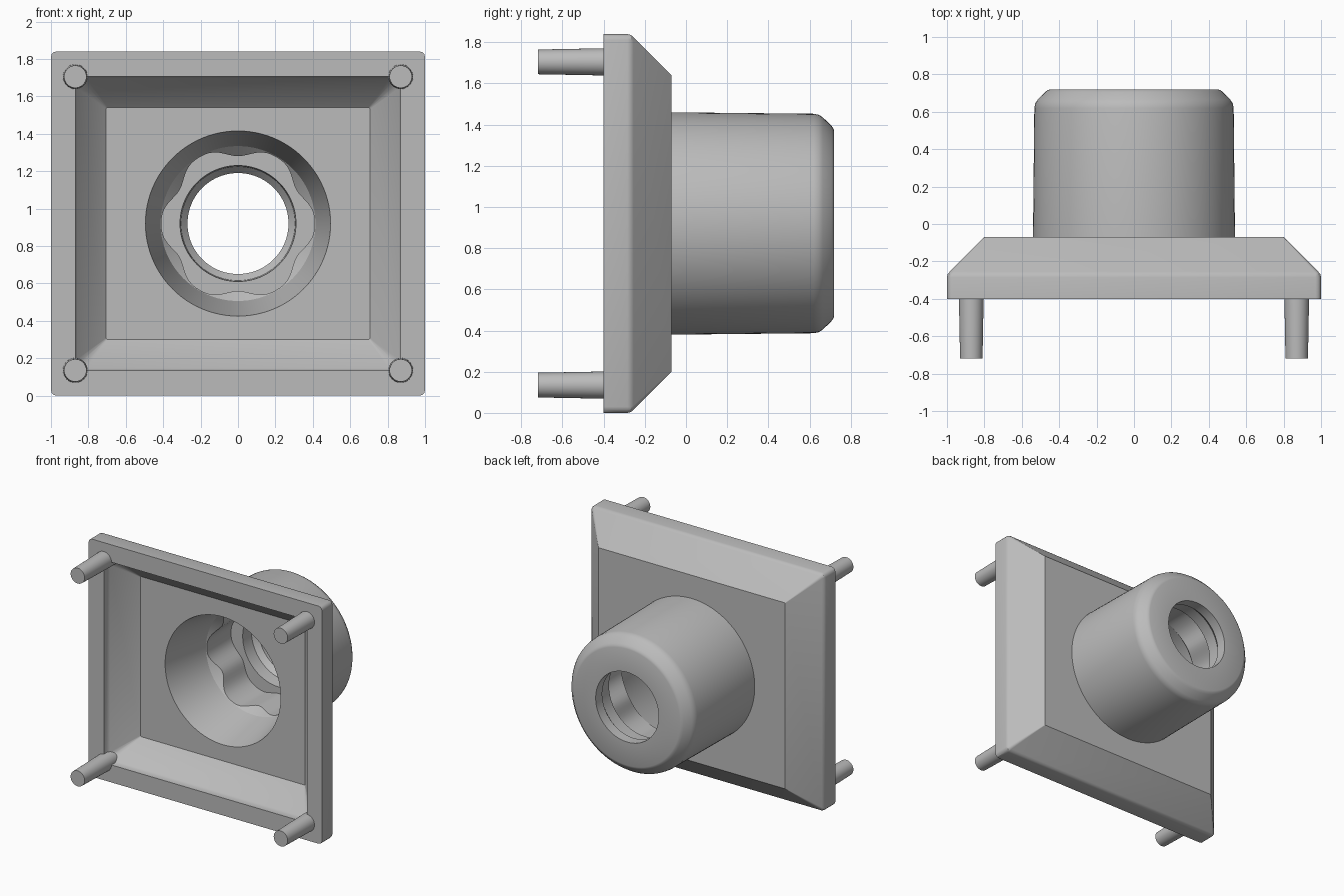
import bpy, bmesh
from math import cos, sin, pi, radians

if "Cube" in bpy.data.objects:
    bpy.data.objects.remove(bpy.data.objects["Cube"], do_unlink=True)

ZC = 0.92      # height of the bore axis
N = 96         # segments round the bore

grey = bpy.data.materials.new("plain grey")
grey.use_nodes = True
colour = (0.5, 0.5, 0.5, 1)
grey.diffuse_color = colour
grey.node_tree.nodes["Principled BSDF"].inputs["Base Color"].default_value = colour


def rect_ring(bm, hx, hz, y, r):
    """Rectangle with rounded corners, four points per corner."""
    ring = []
    for k, (sx, sz) in enumerate([(1, 1), (-1, 1), (-1, -1), (1, -1)]):
        for i in range(4):
            a = (k + i / 3) * pi / 2
            ring.append(bm.verts.new((sx * (hx - r) + r * cos(a), y,
                                      ZC + sz * (hz - r) + r * sin(a))))
    return ring


def round_ring(bm, radius, depth):
    """Ring whose radius and depth are functions of the angle."""
    ring = []
    for i in range(N):
        a = 2 * pi * i / N
        r = radius(a)
        ring.append(bm.verts.new((r * cos(a), depth(r), ZC + r * sin(a))))
    return ring


def circle(bm, r, y):
    return round_ring(bm, lambda a: r, lambda _: y)


def loft(bm, rings):
    for p, q in zip(rings, rings[1:]):
        n = len(p)
        for i in range(n):
            j = (i + 1) % n
            bm.faces.new((p[i], p[j], q[j], q[i]))


def fill_between(bm, outer, inner):
    edges = []
    for ring in (outer, inner):
        for i, v in enumerate(ring):
            pair = (v, ring[(i + 1) % len(ring)])
            edges.append(bm.edges.get(pair) or bm.edges.new(pair))
    bmesh.ops.triangle_fill(bm, edges=edges, use_beauty=True)


def finish(bm, name):
    bmesh.ops.recalc_face_normals(bm, faces=bm.faces)
    mesh = bpy.data.meshes.new(name)
    bm.to_mesh(mesh)
    bm.free()
    mesh.materials.append(grey)
    ob = bpy.data.objects.new(name, mesh)
    bpy.context.collection.objects.link(ob)
    bpy.ops.object.select_all(action="DESELECT")
    ob.select_set(True)
    bpy.context.view_layer.objects.active = ob
    bpy.ops.object.shade_smooth_by_angle(angle=radians(30))


def lobed(a):
    """Six ribs pointing inward from the socket wall."""
    return 0.41 - 0.05 * ((1 + cos(6 * (a - pi / 2))) / 2) ** 1.5


# Flanged plate: sloped back, rim, front lip, recess wall, recess floor
bm = bmesh.new()
plate = [rect_ring(bm, *p) for p in [
    (0.80, 0.72, -0.07, 0.004), (0.985, 0.905, -0.255, 0.02),
    (0.996, 0.916, -0.268, 0.025), (1.0, 0.92, -0.285, 0.03),
    (1.0, 0.92, -0.40, 0.03), (0.87, 0.785, -0.40, 0.06),
    (0.87, 0.785, -0.36, 0.06), (0.86, 0.775, -0.34, 0.05),
    (0.705, 0.62, -0.185, 0.008)]]
loft(bm, plate)

# Barrel outside, rounded rear edge, rear face and bore
barrel = [circle(bm, r, y) for r, y in [
    (0.54, -0.07), (0.533, 0.62), (0.528, 0.645), (0.515, 0.665),
    (0.475, 0.706), (0.463, 0.715), (0.45, 0.72), (0.27, 0.72),
    (0.27, 0.64), (0.305, 0.60), (0.31, 0.50)]]

# Lobed socket and the flared mouth that opens into the recess
barrel.append(round_ring(bm, lobed, lambda r: 0.50))
barrel.append(round_ring(bm, lobed, lambda r: 0.20 + (0.414 - r)))
barrel.append(circle(bm, 0.414, 0.20))
barrel.append(circle(bm, 0.495, -0.185))
loft(bm, barrel)

fill_between(bm, plate[0], barrel[0])
fill_between(bm, plate[-1], barrel[-1])
finish(bm, "flanged_housing")

# Four tapered locating pins
for side, sx in (("left", 1), ("right", -1)):
    for level, sz in (("upper", 1), ("lower", -1)):
        bm = bmesh.new()
        rings = []
        for r, y in ((0.060, -0.72), (0.066, -0.40), (0.066, -0.30)):
            rings.append([bm.verts.new((sx * 0.87 + r * cos(2 * pi * i / 32), y,
                                        ZC + sz * 0.785 + r * sin(2 * pi * i / 32)))
                          for i in range(32)])
        loft(bm, rings)
        bm.faces.new(rings[0])
        bm.faces.new(rings[-1])
        finish(bm, f"{level}_{side}_pin")
